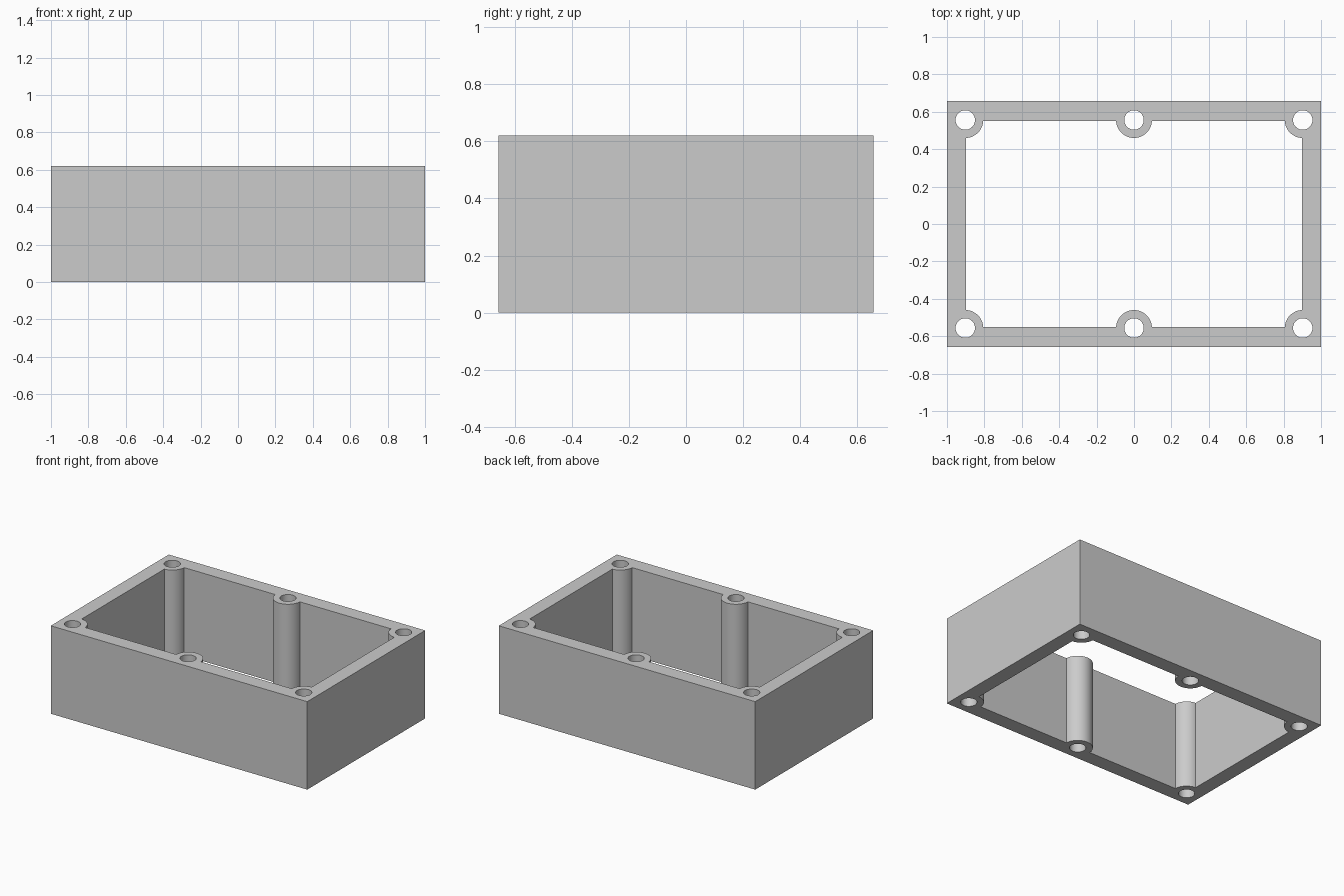
import bpy
import bmesh
from math import acos, asin, cos, pi, sin
from mathutils import Vector

default = bpy.data.objects.get("Cube")
if default:
    bpy.data.objects.remove(default, do_unlink=True)

HALF_X, HALF_Y, HEIGHT = 1.0, 0.657, 0.62      # outer box
IN_X, IN_Y = 0.897, 0.552                      # inner wall faces
BOSS_X, BOSS_Y = 0.902, 0.556                  # screw post centres
BOSS_R, HOLE_R = 0.096, 0.052

grey = bpy.data.materials.new("grey plastic")
grey.use_nodes = True
colour = (0.6, 0.6, 0.6, 1.0)
grey.diffuse_color = colour
grey.node_tree.nodes["Principled BSDF"].inputs["Base Color"].default_value = colour


def arc(cx, cy, r, a0, a1, steps):
    angles = [a0 + (a1 - a0) * i / steps for i in range(steps + 1)]
    return [Vector((cx + r * cos(a), cy + r * sin(a))) for a in angles]


def circle(cx, cy):
    return arc(cx, cy, HOLE_R, 0, 2 * pi, 40)[:-1]


def opening_outline():
    """Inner opening: one quarter with its post bulges, mirrored all round."""
    dip = asin((BOSS_Y - IN_Y) / BOSS_R)
    side = acos((BOSS_X - IN_X) / BOSS_R)
    corner = arc(BOSS_X, BOSS_Y, BOSS_R, 2 * pi - side - 2 * (pi / 2 - side),
                 pi + dip, 14)
    middle = arc(0, BOSS_Y, BOSS_R, -dip, -pi / 2, 14)
    quarter = corner + middle
    flip_x = [Vector((-p.x, p.y)) for p in reversed(quarter[:-1])]
    upper = quarter + flip_x
    return upper + [Vector((p.x, -p.y)) for p in reversed(upper)]


# Frame profile: outer rectangle, shaped opening and six screw holes
outer = [Vector((sx * HALF_X, sy * HALF_Y))
         for sx, sy in ((-1, -1), (1, -1), (1, 1), (-1, 1))]
holes = [circle(x, y) for x in (-BOSS_X, 0, BOSS_X) for y in (-BOSS_Y, BOSS_Y)]

bm = bmesh.new()
edges = []
for loop in [outer, opening_outline()] + holes:
    verts = [bm.verts.new((p.x, p.y, 0)) for p in loop]
    edges += [bm.edges.new((a, b)) for a, b in zip(verts, verts[1:] + verts[:1])]
bmesh.ops.triangle_fill(bm, use_beauty=True, use_dissolve=False, edges=edges)

# Raise the profile into a frame open at top and bottom
raised = bmesh.ops.extrude_face_region(bm, geom=bm.faces[:], use_keep_orig=True)
top = [g for g in raised["geom"] if isinstance(g, bmesh.types.BMVert)]
bmesh.ops.translate(bm, verts=top, vec=(0, 0, HEIGHT))
bmesh.ops.recalc_face_normals(bm, faces=bm.faces[:])

mesh = bpy.data.meshes.new("enclosure_frame")
bm.to_mesh(mesh)
bm.free()
mesh.materials.append(grey)
frame = bpy.data.objects.new("enclosure_frame", mesh)
bpy.context.collection.objects.link(frame)

# Smooth posts and holes, crisp rims and walls
bpy.ops.object.select_all(action="DESELECT")
frame.select_set(True)
bpy.context.view_layer.objects.active = frame
bpy.ops.object.shade_smooth_by_angle(angle=pi / 6)
